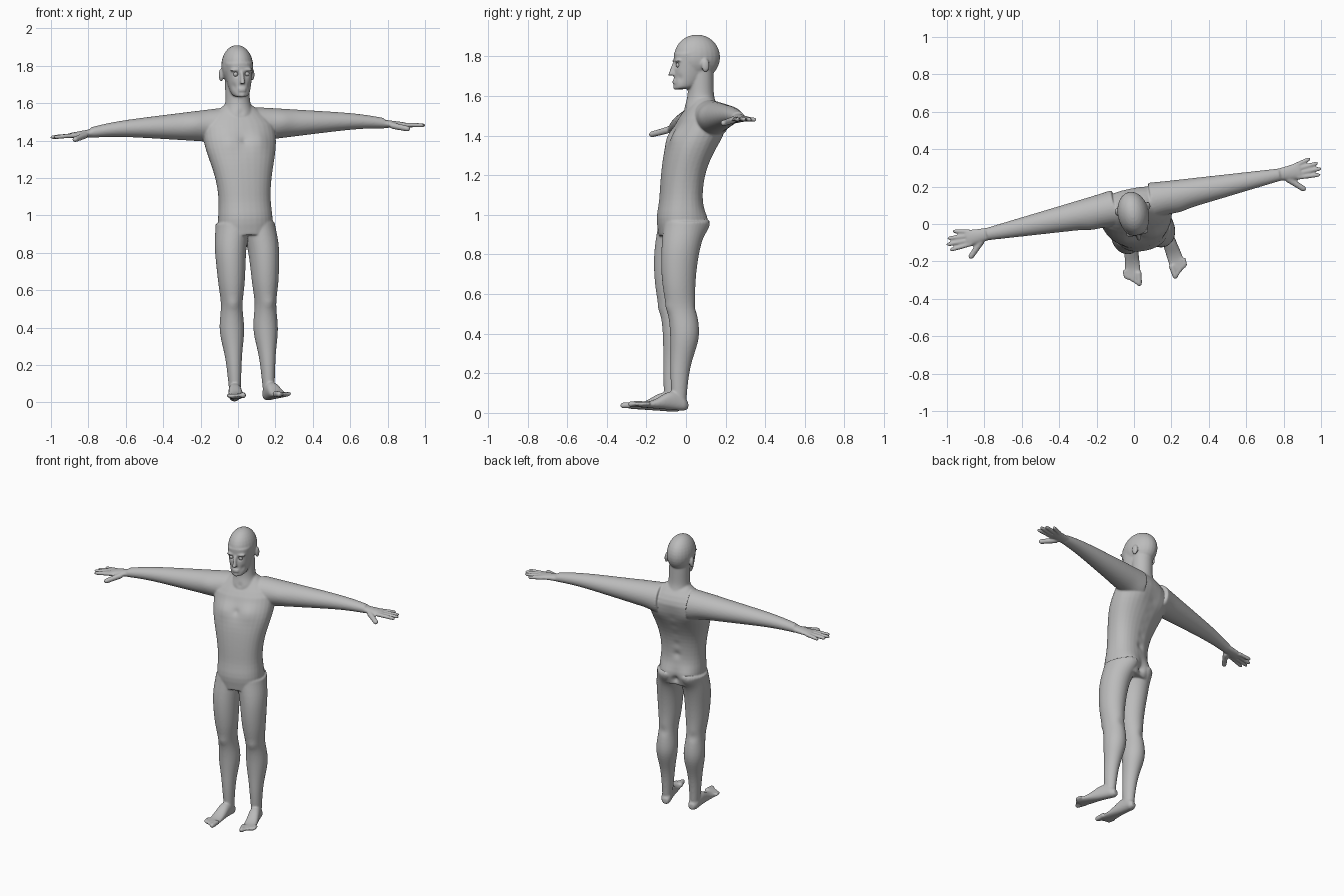
import bpy, bmesh, math
from mathutils import Vector, Matrix

if "Cube" in bpy.data.objects:
    bpy.data.objects.remove(bpy.data.objects["Cube"])

X, Y, Z = Vector((1, 0, 0)), Vector((0, 1, 0)), Vector((0, 0, 1))
skin = bpy.data.materials.new("plain grey")
skin.use_nodes = True
grey = (0.5, 0.5, 0.5, 1)
skin.diffuse_color = grey
skin.node_tree.nodes["Principled BSDF"].inputs["Base Color"].default_value = grey
bm = bmesh.new()


def bump(value, centre, width):
    """Soft bell that swells or pinches a radius around a point."""
    return math.exp(-((value - centre) / width) ** 2)


def rounded(cosine, power):
    return math.copysign(abs(cosine) ** (2 / power), cosine)


def tube(section, start, end, u, v, power=2, sides=32, steps=24, mirrored=False):
    """Skin a tube whose section(t) gives its centre and its radii along u and v."""
    for side in ((1, -1) if mirrored else (1,)):
        rings = []
        for step in range(steps + 1):
            centre, radius_u, radius_v = section(start + (end - start) * step / steps)
            ring = []
            for k in range(sides):
                angle = k * math.tau / sides
                point = (Vector(centre) + u * radius_u * rounded(math.cos(angle), power)
                         + v * radius_v * rounded(math.sin(angle), power))
                point.x *= side
                ring.append(bm.verts.new(point))
            rings.append(ring)
        faces = [bm.faces.new(rings[0]), bm.faces.new(rings[-1])]
        for lower, upper in zip(rings, rings[1:]):
            for k in range(sides):
                n = (k + 1) % sides
                faces.append(bm.faces.new((lower[k], lower[n], upper[n], upper[k])))
        bmesh.ops.recalc_face_normals(bm, faces=faces)


def ball(centre, radii, mirrored=False):
    for side in ((1, -1) if mirrored else (1,)):
        place = Matrix.Translation((centre[0] * side, centre[1], centre[2]))
        bmesh.ops.create_uvsphere(bm, u_segments=24, v_segments=16, radius=1,
                                  matrix=place @ Matrix.Diagonal((*radii, 1)))


def digit(base, tip, radius):
    """Mirrored finger or toe, slimmer outward and round at the tip."""
    base, tip = Vector(base), Vector(tip)
    along = (tip - base).normalized()
    across = along.cross(Z).normalized()

    def section(t):
        cap = math.sqrt(max(0.03, 1 - max(0, (t - 0.85) / 0.15) ** 2))
        size = radius * (1 - 0.15 * t) * cap
        return base.lerp(tip, t), size, size

    tube(section, 0, 1, across, along.cross(across), sides=12, mirrored=True)


def torso(z):
    shoulder = max(0, (z - 1.48) / 0.12) ** 1.5
    taper = 1 - 0.63 * min(1, shoulder)
    width = 0.135 + 0.06 * bump(z, 1.43, 0.2) + 0.01 * bump(z, 0.97, 0.08)
    depth = 0.105 + 0.02 * bump(z, 1.37, 0.12) + 0.013 * bump(z, 0.98, 0.07)
    return (0, 0.12 * bump(z, 1.55, 0.24) - 0.028, z), width * taper, depth * taper


def neck(z):
    size = 0.065 + 0.02 * bump(z, 1.53, 0.05)
    return (0, 0.08, z), size, size


def face(t):
    growth = t ** 0.4
    depth = 0.026 + 0.075 * growth
    return (0, depth - 0.056, 1.635 + 0.18 * t), 0.028 + 0.05 * growth, depth


def nose(t):
    size = 0.007 + 0.007 * t
    return (0, -0.055 - 0.015 * t, 1.77 - 0.065 * t), size, size * 1.3


def arm(x):
    size = 0.1 - 0.09 * x
    return (x, 0.11, 1.485 - 0.03 * bump(x, 0.95, 0.2)), size + 0.005, size


def palm(t):
    return (0.76 + 0.15 * t, 0.11, 1.468 - 0.012 * t), 0.03 + 0.014 * t, 0.025 - 0.011 * t


def leg(z):
    x = 0.092 - 0.03 * bump(z, 1, 0.12)
    y = 0.03 * bump(z, 0.4, 0.15) + 0.05 * bump(z, 1.05, 0.2) - 0.06
    calf, knee = bump(z, 0.38, 0.1), bump(z, 0.53, 0.08)
    width = 0.026 + 0.07 * z + 0.012 * calf - 0.007 * knee
    return (x, y, z), width, 0.032 + 0.08 * z + 0.01 * calf


def foot(t):
    heel = 1 - 0.4 * bump(t, 0, 0.05)
    height = (0.012 + 0.035 * bump(t, 0.3, 0.35)) * heel
    middle = (0.088 + 0.037 * t, -0.014 - 0.26 * t, height / heel + 0.005 + 0.02 * t)
    return middle, (0.03 + 0.015 * t) * heel, height


# trunk and head
tube(torso, 0.895, 1.6, X, Y, power=2.3)
tube(neck, 1.53, 1.74, X, Y)
ball((0, 0.062, 1.797), (0.084, 0.118, 0.114))
tube(face, 0, 1, X, Y, power=2.3)
tube(nose, 0, 1, X, Y, sides=16)

# brow, lips and ears
ball((0.03, -0.043, 1.778), (0.032, 0.016, 0.009), mirrored=True)
for z in (1.667, 1.678):
    ball((0, -0.055, z), (0.022, 0.011, 0.006))
ball((0.085, 0.088, 1.752), (0.012, 0.021, 0.034), mirrored=True)

# arms, palms, fingers and thumbs
tube(arm, 0.1, 0.8, Y, Z, mirrored=True)
tube(palm, 0, 1, Y, Z, mirrored=True)
for i in range(4):
    reach = 1.025 - 0.012 * (i - 1) ** 2
    digit((0.89, 0.076 + 0.022 * i, 1.456), (reach, 0.066 + 0.032 * i, 1.45), 0.013)
digit((0.835, 0.08, 1.455), (0.918, 0, 1.432), 0.018)

# legs, feet and toes
tube(leg, 0.04, 0.96, X, Y, steps=40, mirrored=True)
tube(foot, 0, 1, X, Z, power=2.3, mirrored=True)
for i in range(5):
    digit((0.09 + 0.018 * i, -0.25 + 0.006 * i, 0.042),
          (0.1 + 0.016 * i, -0.325 + 0.014 * i, 0.04), 0.011 if i else 0.017)

mesh = bpy.data.meshes.new("body")
bm.to_mesh(mesh)
bm.free()
body = bpy.data.objects.new("body", mesh)
bpy.context.collection.objects.link(body)
bpy.context.view_layer.objects.active = body
body.select_set(True)

# fuse all parts into one soft skin
fuse = body.modifiers.new("fuse", 'REMESH')
fuse.mode = 'VOXEL'
fuse.voxel_size = 0.0055
soften = body.modifiers.new("soften", 'SMOOTH')
soften.iterations = 7
for modifier in ("fuse", "soften"):
    bpy.ops.object.modifier_apply(modifier=modifier)

# relief of muscles and face: place, reach, push along the normal
relief = {
    "chest": ((0.08, -0.07, 1.4), 0.055, 0.012),
    "breastbone": ((0, -0.07, 1.4), 0.02, -0.006),
    "buttock": ((0.07, 0.09, 0.95), 0.06, 0.02),
    "cleft": ((0, 0.1, 0.93), 0.022, -0.025),
    "shoulder blade": ((0.1, 0.15, 1.42), 0.06, 0.01),
    "shoulder cap": ((0.24, 0.03, 1.5), 0.05, 0.006),
    "kneecap": ((0.1, -0.12, 0.53), 0.03, 0.005),
    "knee hollow": ((0.1, 0.03, 0.53), 0.03, -0.006),
    "eye socket": ((0.03, -0.056, 1.755), 0.012, -0.012),
    "cheek": ((0.045, -0.04, 1.69), 0.018, -0.005),
    "chin": ((0, -0.05, 1.645), 0.013, 0.006),
    "throat": ((0, -0.01, 1.55), 0.02, -0.006),
}
for i in range(6):
    relief["spine", i] = ((0, 0.08 + 0.03 * i, 1.1 + 0.07 * i), 0.024, -0.008)

bm = bmesh.new()
bm.from_mesh(body.data)
bm.normal_update()
for vert in bm.verts:
    place = Vector((abs(vert.co.x), vert.co.y, vert.co.z))
    push = sum(amount * bump((place - Vector(centre)).length, 0, reach)
               for centre, reach, amount in relief.values())
    vert.co += vert.normal * push

# eyeballs
ball((0.031, -0.041, 1.756), (0.0125, 0.0125, 0.0125), mirrored=True)

# pose: slight sideways lean about the hips, and a turn to the left
lean = Matrix.Translation(Z) @ Matrix.Rotation(math.radians(-1.8), 4, 'Y') @ Matrix.Translation(-Z)
turn = Matrix.Rotation(math.radians(11.5), 4, 'Z')
bm.transform(Matrix.Translation(X * 0.033) @ turn @ lean)
bm.to_mesh(body.data)
bm.free()
body.data.materials.clear()
body.data.materials.append(skin)
bpy.ops.object.shade_smooth()
